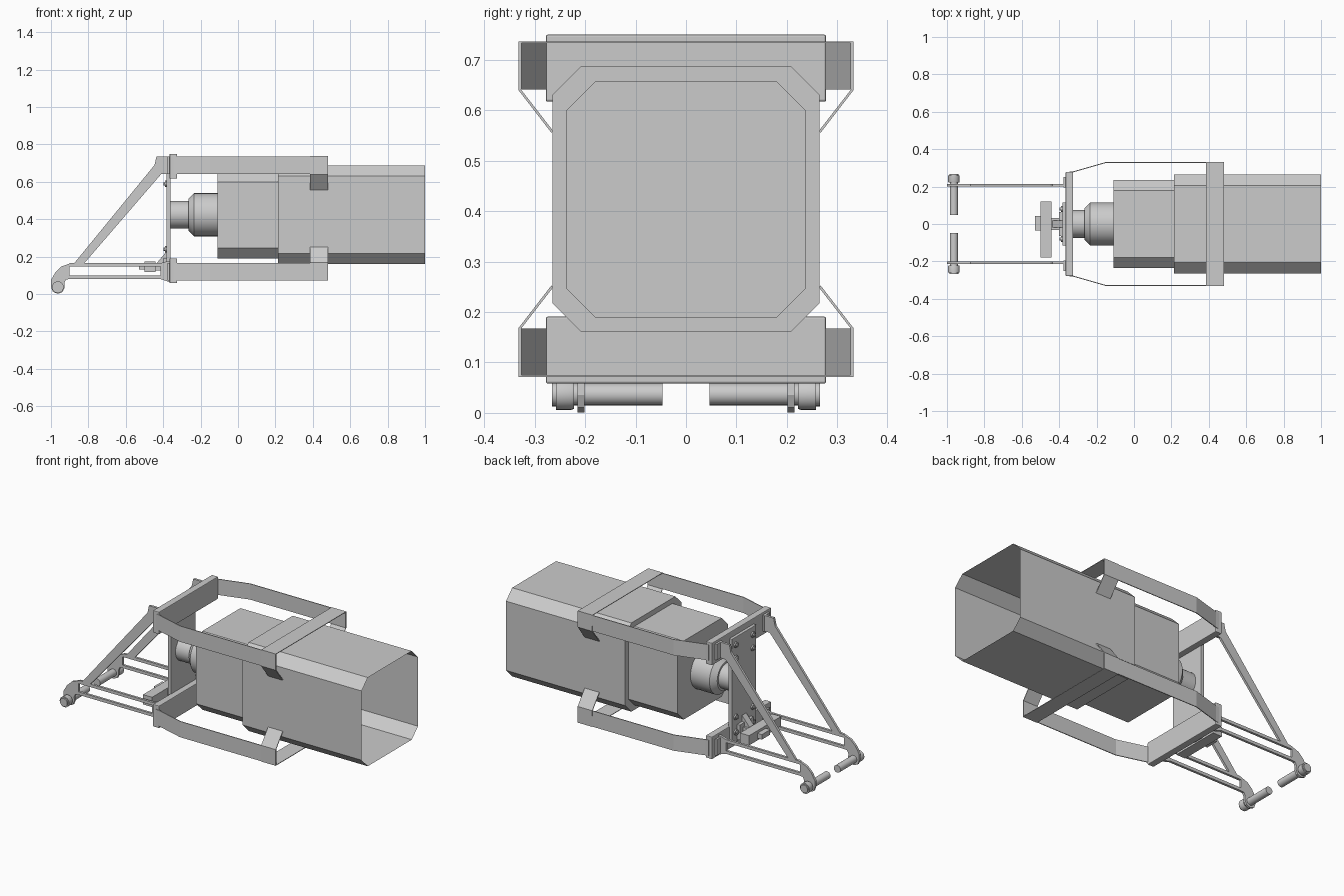
import bpy, bmesh, math
from mathutils import Vector

if "Cube" in bpy.data.objects:
    bpy.data.objects.remove(bpy.data.objects["Cube"])

MID = 0.404   # height of the mirror plane between upper and lower hoop


def finish(name, bm, smooth=False):
    bmesh.ops.recalc_face_normals(bm, faces=bm.faces)
    me = bpy.data.meshes.new(name)
    bm.to_mesh(me)
    bm.free()
    ob = bpy.data.objects.new(name, me)
    bpy.context.collection.objects.link(ob)
    if smooth:
        bpy.context.view_layer.objects.active = ob
        bpy.ops.object.select_all(action='DESELECT')
        ob.select_set(True)
        bpy.ops.object.shade_smooth_by_angle(angle=math.radians(30))
    return ob


def loft(name, rings, cap_start=True, cap_end=True, smooth=False):
    bm = bmesh.new()
    vs = [[bm.verts.new(p) for p in r] for r in rings]
    n = len(vs[0])
    for a, b in zip(vs, vs[1:]):
        for i in range(n):
            j = (i + 1) % n
            bm.faces.new((a[i], a[j], b[j], b[i]))
    if cap_start:
        bm.faces.new(vs[0])
    if cap_end:
        bm.faces.new(vs[-1])
    return finish(name, bm, smooth)


def box(name, x, y, z, bevel=0):
    ob = loft(name, [[(x[0], y[0], h), (x[1], y[0], h), (x[1], y[1], h), (x[0], y[1], h)]
                     for h in z])
    if bevel:
        m = ob.modifiers.new("bevel", 'BEVEL')
        m.width, m.segments = bevel, 2
    return ob


def side_plate(name, pts, y0, y1):
    # profile in x and z, extruded along y
    return loft(name, [[(x, y, z) for x, z in pts] for y in (y0, y1)])


def turned(name, profile, centre, axis, n=32):
    # profile of (position along axis, radius)
    rings = []
    for t, r in profile:
        ring = []
        for i in range(n):
            a = 2 * math.pi * i / n
            c, s = r * math.cos(a), r * math.sin(a)
            ring.append(Vector(centre) + Vector((t, c, s) if axis == 'X' else (c, t, s)))
        rings.append(ring)
    return loft(name, rings, smooth=True)


def strip(name, inner, outer):
    # band between two matching edge paths, given a small thickness
    bm = bmesh.new()
    a = [bm.verts.new(p) for p in inner]
    b = [bm.verts.new(p) for p in outer]
    for i in range(len(a) - 1):
        bm.faces.new((a[i], a[i + 1], b[i + 1], b[i]))
    ob = finish(name, bm)
    m = ob.modifiers.new("thickness", 'SOLIDIFY')
    m.thickness, m.offset = 0.005, 0
    return ob


# eight-sided canister, open at the far end
def octagon(x, w, z0, z1, c):
    return [(x, w - c, z0), (x, w, z0 + c), (x, w, z1 - c), (x, w - c, z1),
            (x, c - w, z1), (x, -w, z1 - c), (x, -w, z0 + c), (x, c - w, z0)]


big, small = (0.265, 0.16, 0.688, 0.058), (0.236, 0.189, 0.657, 0.057)
loft("canister", [octagon(-0.11, *small), octagon(0.215, *small),
                  octagon(0.215, *big), octagon(1.0, *big)], cap_end=False)

# neck joining the canister to the back plate
turned("neck", [(-0.365, 0.074), (-0.265, 0.074), (-0.265, 0.085), (-0.235, 0.115),
                (-0.11, 0.115)], (0, 0, 0.424), 'X')

# back plate with bolts
box("back_plate", (-0.383, -0.36), (-0.115, 0.115), (0.09, 0.715), 0.003)
for y in (-0.08, 0.08):
    for z in (0.15, 0.24, 0.59, 0.67):
        turned("plate_bolt", [(-0.398, 0.009), (-0.391, 0.009), (-0.391, 0.017),
                              (-0.38, 0.017)], (0, y, z), 'X', 12)

# upper and lower hoop, mirrored about the mid height
for k, level in ((1, "upper"), (-1, "lower")):
    def Z(z):
        return MID + k * (z - MID)
    z0, z1 = sorted((Z(0.617), Z(0.75)))
    box(level + "_crossbar", (-0.366, -0.325), (-0.278, 0.278), (z0, z1), 0.004)
    for s in (-1, 1):
        path = [(-0.345, s * 0.277), (-0.325, s * 0.279), (-0.15, s * 0.329), (0.481, s * 0.329)]
        strip(level + "_side_strap", [(x, y, Z(0.641)) for x, y in path],
              [(x, y, Z(0.735)) for x, y in path])
    # band crossing over the canister, with bent end tabs
    band = [(-0.265, 0.557), (-0.33, 0.641), (-0.33, 0.735),
            (0.33, 0.735), (0.33, 0.641), (0.265, 0.557)]
    strip(level + "_band", [(0.385, y, Z(z)) for y, z in band],
          [(0.481, y, Z(z)) for y, z in band])

# triangular side frames
parts = {
    "hook": [(-1.0, 0.04), (-1.0, 0.075), (-0.975, 0.118), (-0.944, 0.147), (-0.89, 0.167),
             (-0.82, 0.167), (-0.837, 0.147), (-0.9, 0.147), (-0.9, 0.08), (-0.92, 0.078),
             (-0.929, 0.06), (-0.927, 0.035), (-0.938, 0.011), (-0.963, 0.001), (-0.99, 0.012)],
    "diagonal": [(-0.874, 0.167), (-0.446, 0.69), (-0.436, 0.735), (-0.36, 0.735),
                 (-0.36, 0.641), (-0.411, 0.641), (-0.82, 0.167)],
    "upper_rail": [(-0.9, 0.147), (-0.9, 0.165), (-0.41, 0.165), (-0.41, 0.147)],
    "lower_rail": [(-0.9, 0.08), (-0.9, 0.098), (-0.41, 0.098), (-0.41, 0.08)],
    "foot": [(-0.415, 0.08), (-0.415, 0.165), (-0.36, 0.18), (-0.36, 0.062)],
}
for s in (-1, 1):
    for name, pts in parts.items():
        side_plate("frame_" + name, pts, s * 0.201, s * 0.215)
    # mounting flanges where the frame meets the crossbars
    for z in ((0.641, 0.735), (0.073, 0.167)):
        box("frame_flange", (-0.378, -0.36), sorted((s * 0.196, s * 0.25)), z)
    # hinge pin with stepped end cap
    turned("hinge_pin", [(s * 0.047, 0.022), (s * 0.222, 0.022), (s * 0.222, 0.029),
                         (s * 0.228, 0.031), (s * 0.258, 0.031), (s * 0.258, 0.024),
                         (s * 0.266, 0.024)], (-0.963, 0, 0.037), 'Y', 24)

# latch in front of the back plate
box("latch_block", (-0.5, -0.44), (-0.18, 0.12), (0.117, 0.175))
box("latch_tip", (-0.53, -0.5), (-0.035, 0.043), (0.13, 0.16))
box("latch_stem", (-0.44, -0.38), (-0.033, 0.033), (0.125, 0.165))
box("latch_base", (-0.4, -0.38), (-0.065, 0.065), (0.1, 0.19))
side_plate("latch_gusset", [(-0.435, 0.165), (-0.38, 0.23), (-0.38, 0.165)], -0.02, 0.02)
